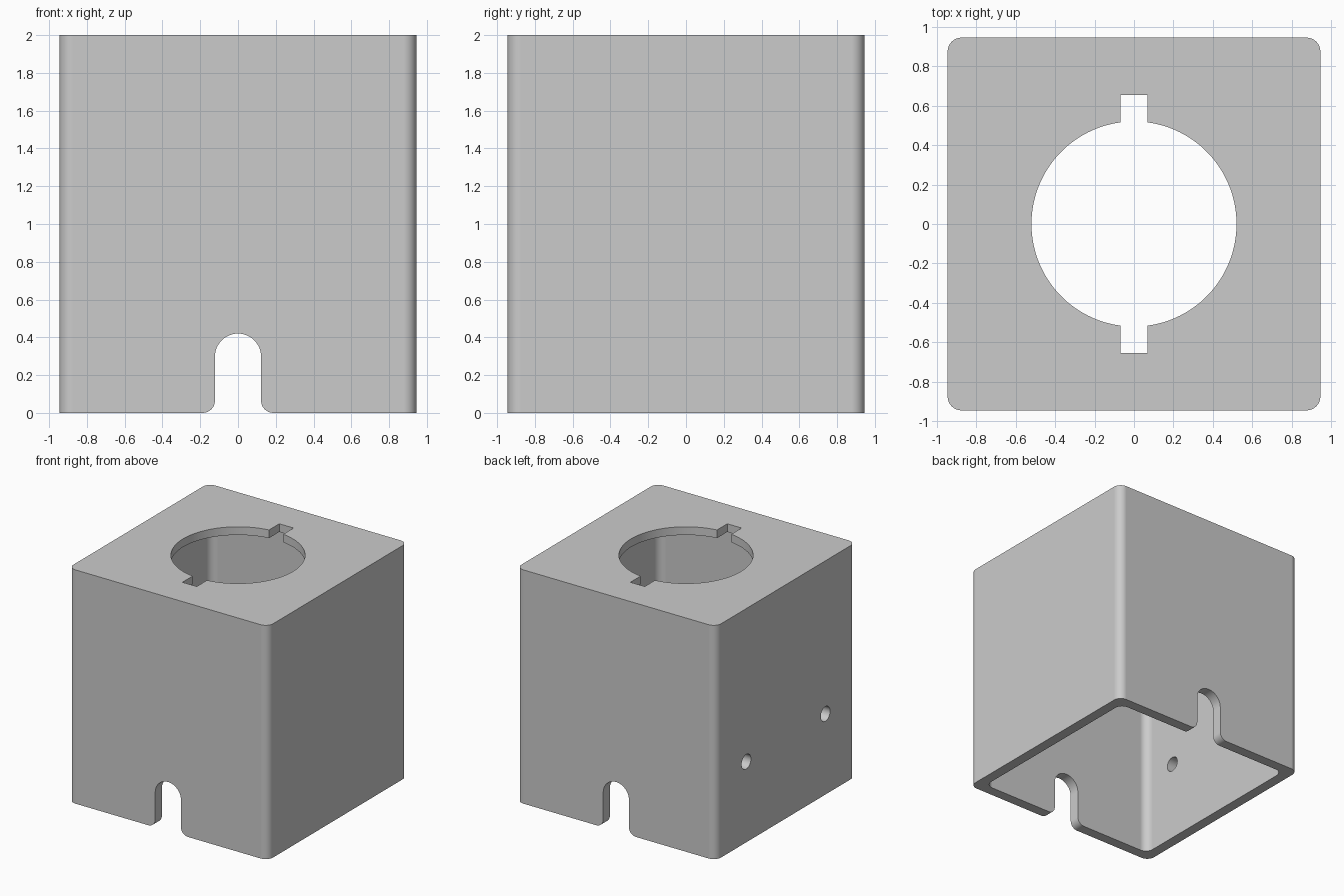
import bpy, bmesh
from math import sin, cos, acos, pi, radians

if "Cube" in bpy.data.objects:
    bpy.data.objects.remove(bpy.data.objects["Cube"], do_unlink=True)

HEIGHT, HALF, CORNER = 2.0, 0.945, 0.07
WALL, LID = 0.09, 0.07


def arc(cx, cy, r, start, end, steps):
    """Points along a circular arc, angles in radians."""
    angles = [start + (end - start) * i / steps for i in range(steps + 1)]
    return [(cx + r * cos(a), cy + r * sin(a)) for a in angles]


def rounded_square(half, r):
    c = half - r
    centres = [(c, c), (-c, c), (-c, -c), (c, -c)]
    return [p for i, (x, y) in enumerate(centres)
            for p in arc(x, y, r, i * pi / 2, (i + 1) * pi / 2, 10)]


def prism(name, profile, axis, low, high):
    """Extrude a 2D profile along an axis from low to high."""
    place = {"x": lambda a, b, t: (t, a, b),
             "y": lambda a, b, t: (a, t, b),
             "z": lambda a, b, t: (a, b, t)}[axis]
    bm = bmesh.new()
    rings = [[bm.verts.new(place(a, b, t)) for a, b in profile] for t in (low, high)]
    for ring in rings:
        bm.faces.new(ring)
    n = len(profile)
    for i in range(n):
        j = (i + 1) % n
        bm.faces.new((rings[0][i], rings[0][j], rings[1][j], rings[1][i]))
    bmesh.ops.recalc_face_normals(bm, faces=bm.faces)
    mesh = bpy.data.meshes.new(name)
    bm.to_mesh(mesh)
    bm.free()
    obj = bpy.data.objects.new(name, mesh)
    bpy.context.collection.objects.link(obj)
    return obj


# Outer block
housing = prism("housing", rounded_square(HALF, CORNER), "z", 0, HEIGHT)

# Cavity, open at the bottom
cutters = [prism("cavity_cutter", rounded_square(HALF - WALL, CORNER), "z",
                 -0.2, HEIGHT - LID)]

# Round top opening with two key slots
radius, key_half, key_end = 0.52, 0.068, 0.655
a = acos(key_half / radius)
opening = (arc(0, 0, radius, -a, a, 60) + [(key_half, key_end), (-key_half, key_end)]
           + arc(0, 0, radius, pi - a, pi + a, 60)
           + [(-key_half, -key_end), (key_half, -key_end)])
cutters.append(prism("opening_cutter", opening, "z", HEIGHT - 0.3, HEIGHT + 0.2))

# Arched cable notches with flared feet, through front and back walls
half, top, flare = 0.122, 0.42, 0.065
foot = half + flare
notch = ([(-foot, -0.2)] + arc(-foot, flare, flare, -pi / 2, 0, 8)
         + arc(0, top - half, half, pi, 0, 24)
         + arc(foot, flare, flare, pi, 1.5 * pi, 8) + [(foot, -0.2)])
cutters.append(prism("notch_cutter", notch, "y", -1.2, 1.2))

# Two screw holes in the right wall
for y in (-0.535, 0.535):
    cutters.append(prism("screw_hole_cutter", arc(y, 0.69, 0.063, 0, 2 * pi, 32)[:-1],
                         "x", -1.2, -0.7))

# Cut everything, then drop the cutters
bpy.ops.object.select_all(action="DESELECT")
bpy.context.view_layer.objects.active = housing
housing.select_set(True)
for cutter in cutters:
    cutter.hide_render = True
    mod = housing.modifiers.new("cut", "BOOLEAN")
    mod.operation, mod.solver, mod.object = "DIFFERENCE", "EXACT", cutter
    bpy.ops.object.modifier_apply(modifier=mod.name)
for cutter in cutters:
    bpy.data.objects.remove(cutter, do_unlink=True)

# Smooth rounded corners, flat walls
bpy.ops.object.shade_smooth_by_angle(angle=radians(30))
weighted = housing.modifiers.new("even_normals", "WEIGHTED_NORMAL")
weighted.keep_sharp = True

# Plain grey finish
grey = bpy.data.materials.new("plain_grey")
grey.use_nodes = True
colour = (0.6, 0.6, 0.6, 1)
grey.diffuse_color = colour
grey.node_tree.nodes["Principled BSDF"].inputs["Base Color"].default_value = colour
housing.data.materials.clear()
housing.data.materials.append(grey)
